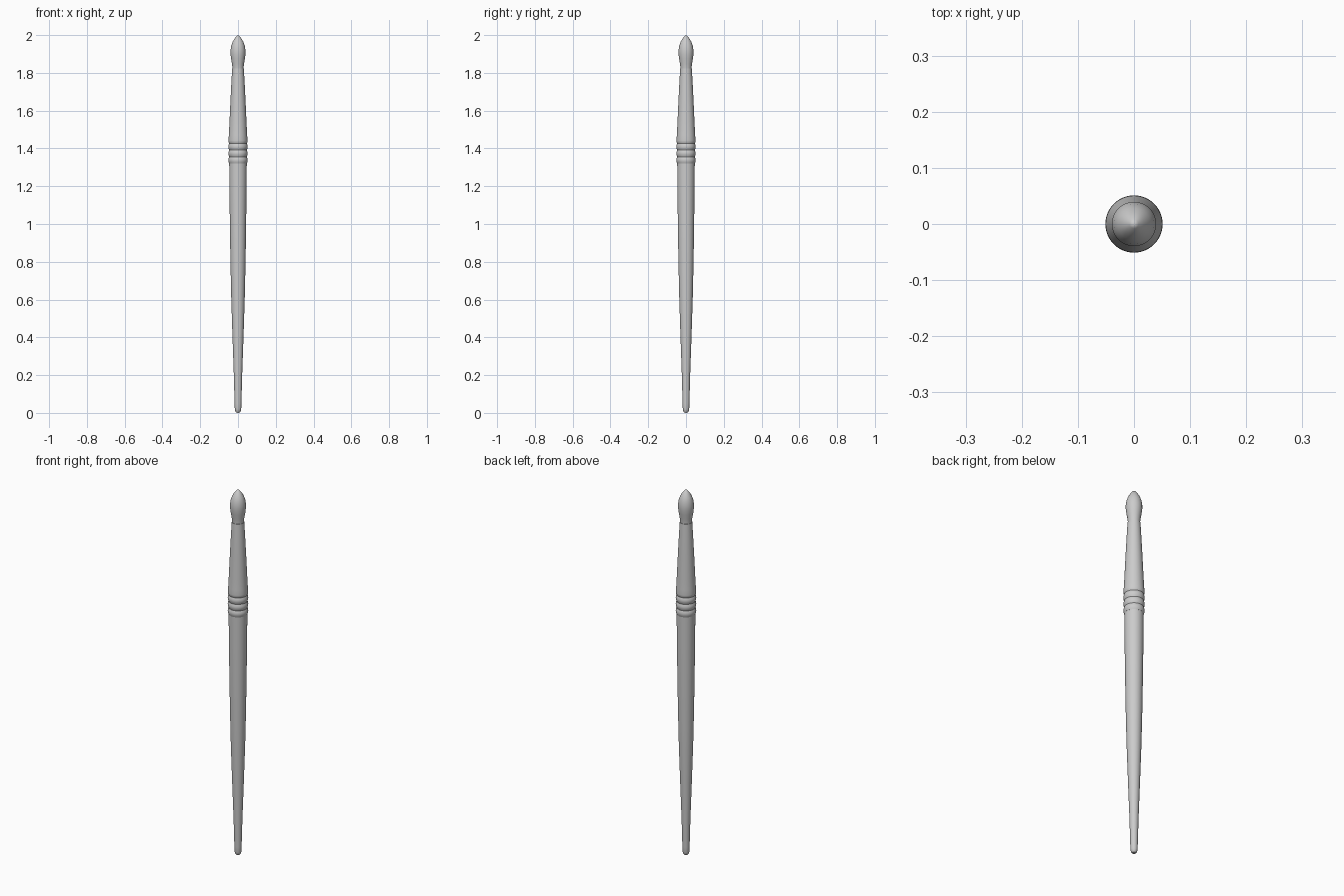
import bpy, bmesh, math

if "Cube" in bpy.data.objects:
    bpy.data.objects.remove(bpy.data.objects["Cube"])


def lathe(name, profile, sides=48, angle=30):
    """Spin an (radius, z) profile around the z axis into a smooth solid."""
    bm = bmesh.new()
    rings = []
    for r, z in profile:
        if r == 0:
            rings.append([bm.verts.new((0, 0, z))])
        else:
            rings.append([bm.verts.new((r * math.cos(2 * math.pi * i / sides),
                                        r * math.sin(2 * math.pi * i / sides), z))
                          for i in range(sides)])
    for a, b in zip(rings, rings[1:]):
        for i in range(sides):
            j = (i + 1) % sides
            if len(a) == 1:
                bm.faces.new((a[0], b[j], b[i]))
            elif len(b) == 1:
                bm.faces.new((a[i], a[j], b[0]))
            else:
                bm.faces.new((a[i], a[j], b[j], b[i]))
    bmesh.ops.recalc_face_normals(bm, faces=bm.faces)
    mesh = bpy.data.meshes.new(name)
    bm.to_mesh(mesh)
    bm.free()
    obj = bpy.data.objects.new(name, mesh)
    bpy.context.collection.objects.link(obj)
    bpy.ops.object.select_all(action='DESELECT')
    obj.select_set(True)
    bpy.context.view_layer.objects.active = obj
    bpy.ops.object.shade_smooth_by_angle(angle=math.radians(angle))
    return obj


# Wooden handle: rounded foot, slow taper, widest below the ferrule
lathe("handle", [
    (0, 0), (0.009, 0.002), (0.014, 0.008), (0.017, 0.02), (0.018, 0.05),
    (0.022, 0.2), (0.029, 0.4), (0.0355, 0.6), (0.040, 0.8), (0.043, 1.0),
    (0.0455, 1.2), (0.0465, 1.33), (0, 1.33)])

# Metal ferrule: crimped rings at the base, then a tapering sleeve
crimps = []
for k in range(3):
    low = 1.32 + k * 0.0355
    for i in range(7):
        t = i / 6
        crimps.append((0.0465 + 0.0045 * math.sin(math.pi * t), low + 0.0355 * t))
    crimps.pop()
lathe("ferrule", [(0, 1.32)] + crimps + [
    (0.0465, 1.4265), (0.050, 1.434), (0.0505, 1.442), (0.0485, 1.47),
    (0.0455, 1.53), (0.0405, 1.64), (0.035, 1.75), (0.031, 1.822), (0, 1.822)])

# Bristle head: narrow neck, full belly, pointed tip
lathe("bristles", [
    (0, 1.80), (0.0285, 1.80), (0.029, 1.825), (0.032, 1.85), (0.0365, 1.875),
    (0.0395, 1.90), (0.0395, 1.92), (0.036, 1.943), (0.029, 1.963),
    (0.018, 1.982), (0.008, 1.994), (0, 2.0)])
